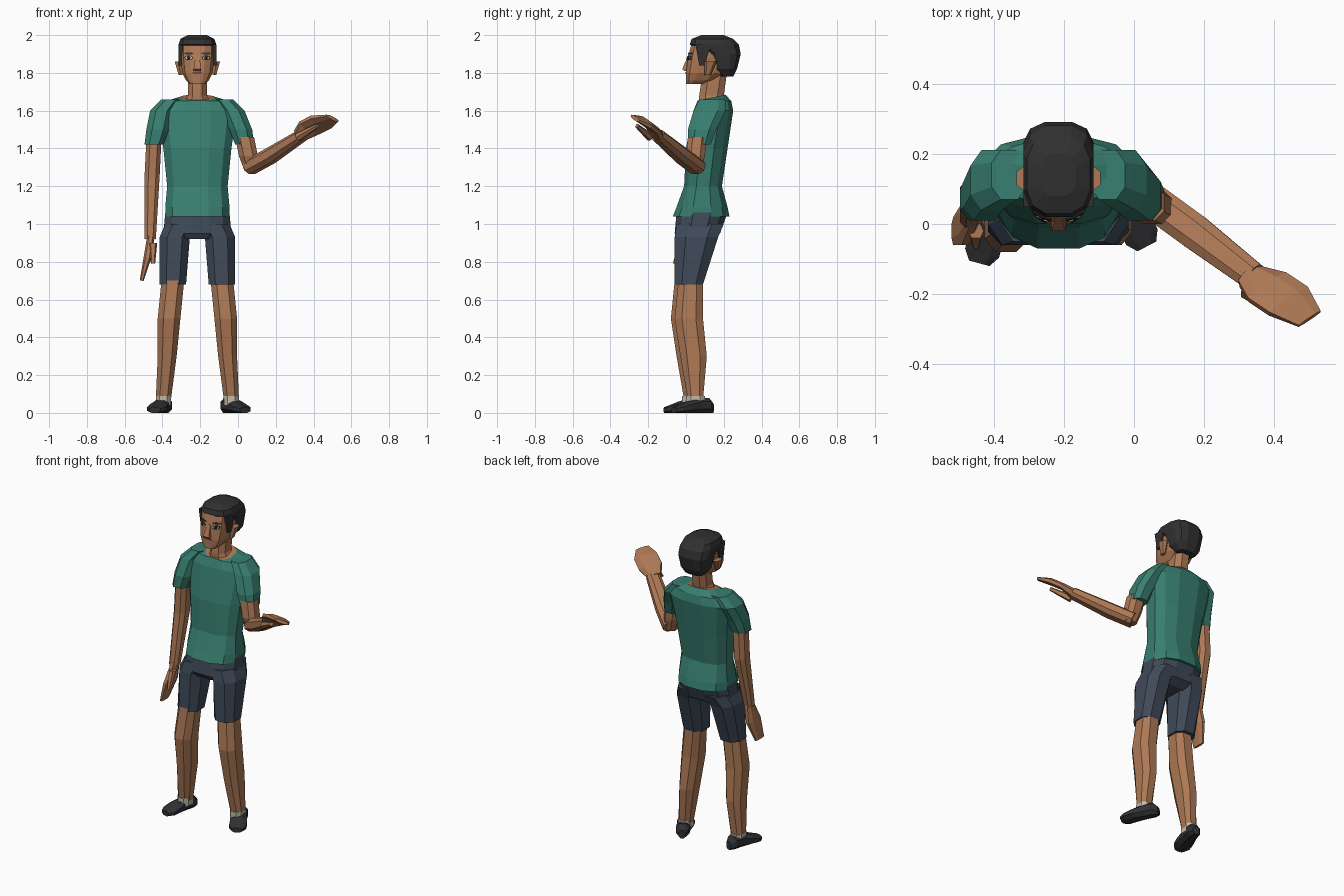
import bpy, bmesh, math
from mathutils import Vector
from mathutils.bvhtree import BVHTree

if "Cube" in bpy.data.objects:
    bpy.data.objects.remove(bpy.data.objects["Cube"])

CENTRE = -.215  # x of the body's mirror plane
SIDES = {"right": -1, "left": 1}


def material(name, red, green, blue):
    mat = bpy.data.materials.new(name)
    mat.use_nodes = True
    colour = (red, green, blue, 1)
    mat.diffuse_color = colour
    mat.node_tree.nodes["Principled BSDF"].inputs["Base Color"].default_value = colour
    return mat


skin = material("skin", .42, .19, .09)
shirt_green = material("shirt green", .04, .21, .16)
navy = material("shorts navy", .05, .07, .1)
hair_black = material("hair black", .03, .03, .03)
shoe_black = material("shoe black", .03, .03, .035)
sock_cream = material("sock cream", .55, .5, .4)
eye_white = material("eye white", .6, .55, .5)
eye_dark = material("eye dark", .01, .01, .01)
lip_brown = material("lip brown", .17, .06, .04)


def finish(name, bm, *materials):
    bmesh.ops.recalc_face_normals(bm, faces=bm.faces)
    mesh = bpy.data.meshes.new(name)
    bm.to_mesh(mesh)
    bm.free()
    for mat in materials:
        mesh.materials.append(mat)
    obj = bpy.data.objects.new(name, mesh)
    bpy.context.collection.objects.link(obj)
    return obj


def loft(name, rings, mat, sides=8, power=.8):
    """Skin rounded-box rings, each given as centre, u radius and v radius."""
    bm = bmesh.new()
    fit = math.cos(math.pi / sides) ** power
    loops = []
    for centre, u, v in rings:
        loop = []
        for i in range(sides):
            angle = math.tau * (i + .5) / sides
            s, t = (math.copysign(abs(w) ** power / fit, w)
                    for w in (math.cos(angle), math.sin(angle)))
            loop.append(bm.verts.new(centre + u * s + v * t))
        loops.append(loop)
    for low, high in zip(loops, loops[1:]):
        for i in range(sides):
            j = (i + 1) % sides
            bm.faces.new((low[i], low[j], high[j], high[i]))
    bm.faces.new(loops[0])
    bm.faces.new(loops[-1])
    return finish(name, bm, mat)


def column(name, mat, *rows, shift=0, **options):
    """Level rings: height, half width, front y, back y, offset from the mirror plane."""
    rings = []
    for z, half_width, front, back, *offset in rows:
        centre = Vector((CENTRE + sum(offset), (front + back) / 2 + shift, z))
        rings.append((centre, Vector((half_width, 0, 0)), Vector((0, (back - front) / 2, 0))))
    return loft(name, rings, mat, **options)


def limb(name, mat, across, *rows, **options):
    """Rings square to a path: x, y, z, half width, half thickness."""
    points = [Vector(row[:3]) for row in rows]
    u = Vector(across).normalized()
    rings = []
    for i, (point, row) in enumerate(zip(points, rows)):
        along = points[min(i + 1, len(points) - 1)] - points[max(i - 1, 0)]
        rings.append((point, u * row[3], along.cross(u).normalized() * row[4]))
    return loft(name, rings, mat, **options)


# Shirt body: the top cap is the neck opening, dipping at the front
shirt = column("shirt_body", shirt_green,
               (1.04, .17, -.07, .23), (1.09, .17, -.05, .22), (1.2, .16, -.01, .19),
               (1.4, .18, 0, .22), (1.6, .21, .04, .25), (1.65, .17, .06, .24),
               (1.67, .09, .06, .21), sides=12)
shirt.data.materials.append(skin)
neck_opening = shirt.data.polygons[-1]
neck_opening.material_index = 1
for index in neck_opening.vertices:
    corner = shirt.data.vertices[index].co
    corner.z += (corner.y - .14) / 5

# Sleeves, the left one swung a little outwards
for side, s in SIDES.items():
    column(side + "_sleeve", shirt_green,
           (1.42, .05, .01, .13, s * .24 + .01), (1.5, .06, .01, .16, s * .22 + .01),
           (1.6, .06, .04, .21, s * .19), (1.66, .05, .07, .21, s * .14))

# Hanging right arm
column("right_arm", skin, (.92, .03, -.01, .05, -.25), (1.25, .04, .03, .13, -.24),
       (1.45, .04, .03, .13, -.23))
limb("right_hand", skin, (0, 1, 0), (-.46, .02, .94, .03, .02),
     (-.48, 0, .82, .06, .02), (-.51, -.02, .7, .04, .01))
limb("right_thumb", skin, (0, 1, 0), (-.45, -.02, .9, .02, .02),
     (-.45, -.06, .79, .01, .01), sides=6)

# Bent left arm with the palm held out
palm_across = (.75, .5, -.35)
column("left_upper_arm", skin, (1.28, .04, .02, .08, .29), (1.36, .05, 0, .1, .27),
       (1.46, .05, .01, .11, .25))
limb("left_forearm", skin, (.6, .8, 0), (.06, .06, 1.3, .05, .04),
     (.17, -.02, 1.36, .05, .04), (.34, -.15, 1.47, .04, .03))
limb("left_hand", skin, palm_across, (.33, -.15, 1.47, .04, .03),
     (.38, -.18, 1.51, .07, .02), (.44, -.22, 1.54, .07, .02), (.5, -.27, 1.56, .04, .01))
limb("left_thumb", skin, palm_across, (.32, -.19, 1.46, .02, .02),
     (.42, -.26, 1.52, .01, .01), sides=6)

# Shorts seat, then each leg; the left leg stands slightly further back
column("shorts_hips", navy, (.92, .13, -.04, .13), (.95, .18, -.06, .18),
       (1.06, .17, -.05, .22), sides=12)
for side, s in SIDES.items():
    step = s * .01
    column(side + "_shorts_leg", navy, (.68, .07, -.06, .09, s * .13),
           (.93, .08, -.06, .17, s * .12), (1, .08, -.05, .2, s * .09))
    column(side + "_leg", skin, (.07, .04, 0, .08, s * .18), (.3, .05, -.04, .1, s * .16),
           (.5, .06, -.07, .08, s * .15), (.7, .06, -.05, .08, s * .13), shift=step)
    column(side + "_sock", sock_cream, (.04, .04, -.01, .09, s * .18),
           (.09, .04, -.01, .09, s * .18), shift=step)


# Shoes with the toes turned out: distance from heel, half width, height
def shoe(name, heel, toe):
    start = Vector((*heel, 0))
    along = (Vector((*toe, 0)) - start).normalized()
    up = Vector((0, 0, 1))
    rings = []
    for distance, half_width, height in ((0, .02, .05), (.03, .04, .08), (.08, .04, .08),
                                         (.15, .05, .06), (.2, .05, .04), (.23, .03, .03)):
        half_up = up * height / 2
        rings.append((start + along * distance + half_up, along.cross(up) * half_width, half_up))
    loft(name, rings, shoe_black)


shoe("right_shoe", heel=(-.38, .11), toe=(-.44, -.11))
shoe("left_shoe", heel=(-.07, .14), toe=(.04, -.07))

# Neck, head, ears and nose
column("neck", skin, (1.63, .08, .07, .21), (1.68, .05, .07, .2), (1.82, .05, .09, .22))
head = column("head", skin, (1.74, .04, 0, .09), (1.76, .06, 0, .15), (1.8, .08, 0, .21),
              (1.88, .09, .01, .25), (1.96, .09, .03, .26), sides=12, power=.65)
column("nose", skin, (1.81, .02, -.01, .03), (1.82, .02, -.02, .03),
       (1.89, .01, .01, .03), sides=4)

# Hair cap, reaching over the forehead and down to the nape
column("hair", hair_black, (1.78, .06, .18, .25), (1.82, .09, .14, .27),
       (1.9, .1, .1, .29), (1.95, .1, .02, .28), (1.98, .09, .03, .25),
       (2, .05, .08, .2), sides=12, power=.7)
for side, s in SIDES.items():
    column(side + "_ear", skin, (1.79, .01, .1, .13, s * .09),
           (1.86, .02, .1, .16, s * .1), sides=6)
    column(side + "_sideburn", hair_black, (1.84, .01, .07, .1, s * .09),
           (1.95, .01, .05, .13, s * .09), sides=4)

# Thin facial details laid on the face surface
surface = BVHTree.FromPolygons([v.co for v in head.data.vertices],
                               [p.vertices for p in head.data.polygons])


def oval(x, z, half_width, half_height):
    corners = (math.tau * i / 8 for i in range(8))
    return [(x + half_width * math.cos(a), z + half_height * math.sin(a)) for a in corners]


def plate(name, mat, outline, layer):
    bm = bmesh.new()
    lift = layer * .0015
    corners = []
    for x, z in outline:
        hit = surface.ray_cast(Vector((CENTRE + x, -1, z)), Vector((0, 1, 0)))[0]
        corners.append(bm.verts.new(hit - Vector((0, lift, 0))))
    face = bm.faces.new(corners)
    for part in bmesh.ops.extrude_face_region(bm, geom=[face])["geom"]:
        if isinstance(part, bmesh.types.BMVert):
            part.co.y += lift
    finish(name, bm, mat)


eye_z = 1.88
for side, s in SIDES.items():
    eye_x = s * .046
    plate(side + "_eyelid", eye_dark, oval(eye_x, eye_z, .024, .013), layer=2)
    plate(side + "_eye_white", eye_white, oval(eye_x, eye_z, .019, .008), layer=3)
    plate(side + "_iris", eye_dark, oval(eye_x, eye_z, .01, .009), layer=4)
    plate(side + "_eyebrow", hair_black, oval(eye_x, eye_z + .023, .026, .006), layer=3)
plate("mouth", lip_brown, oval(0, 1.8, .03, .006), layer=2)
